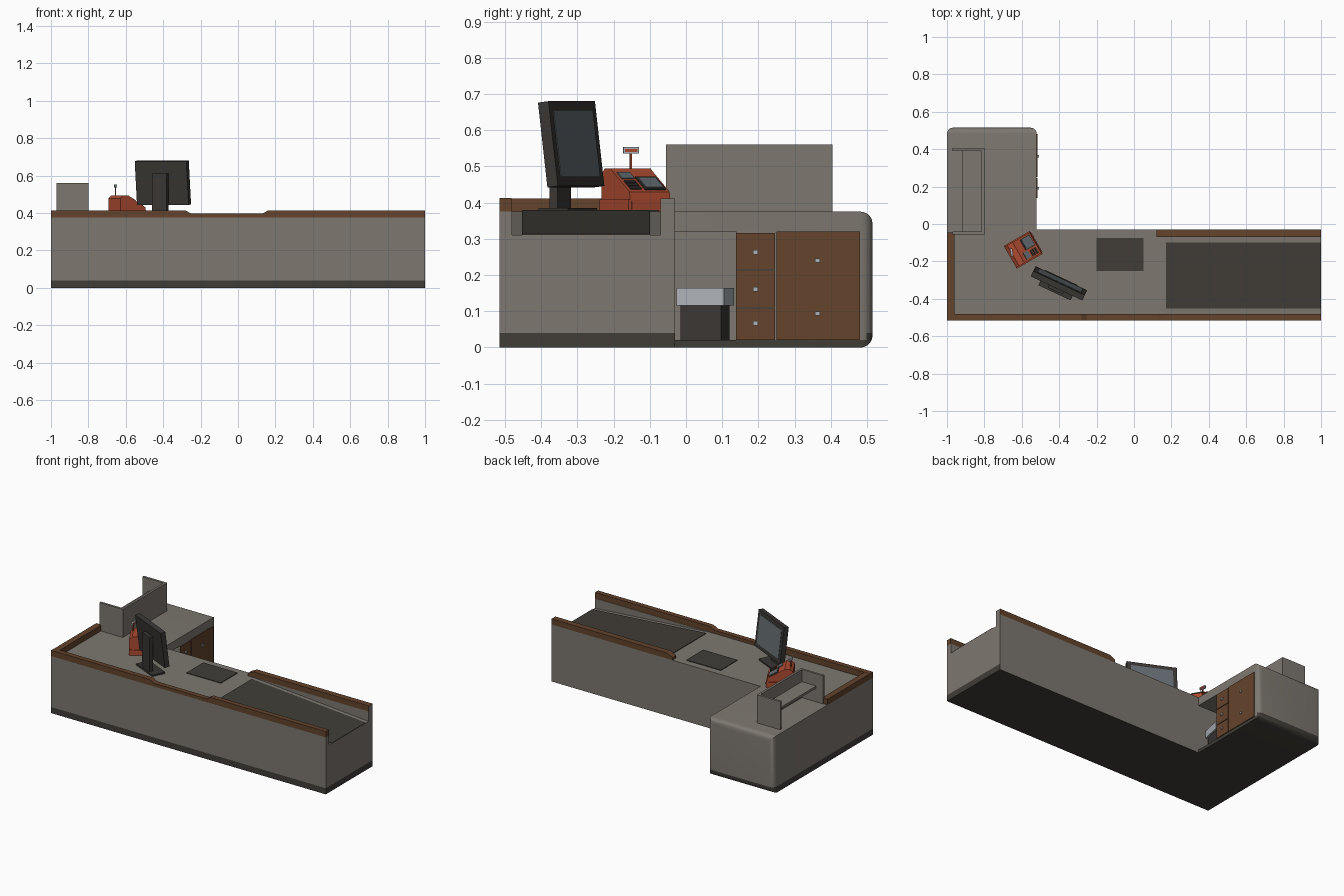
import bpy, bmesh, math
from mathutils import Matrix, Vector

if "Cube" in bpy.data.objects:
    bpy.data.objects.remove(bpy.data.objects["Cube"])


def material(name, r, g, b):
    m = bpy.data.materials.new(name)
    m.diffuse_color = (r, g, b, 1)
    m.use_nodes = True
    m.node_tree.nodes["Principled BSDF"].inputs["Base Color"].default_value = m.diffuse_color
    return m


GRAY = material("warm_gray", 0.205, 0.185, 0.16)
DARK = material("dark_rubber", 0.052, 0.047, 0.039)
BLACK = material("black_plastic", 0.042, 0.038, 0.034)
WOOD = material("brown_wood", 0.125, 0.056, 0.025)
RED = material("orange_red", 0.42, 0.07, 0.03)
GLASS = material("screen_glass", 0.125, 0.145, 0.16)
PALE = material("pale_plastic", 0.42, 0.45, 0.48)
I = Matrix.Identity(4)


def finish(name, bm, mats, mtx=I):
    bmesh.ops.recalc_face_normals(bm, faces=bm.faces[:])
    me = bpy.data.meshes.new(name)
    bm.to_mesh(me)
    bm.free()
    for m in mats:
        me.materials.append(m)
    ob = bpy.data.objects.new(name, me)
    ob.matrix_world = mtx
    bpy.context.collection.objects.link(ob)
    return ob


def prism_bm(pts, y0, y1):
    """Extrude an x-z outline along y."""
    bm = bmesh.new()
    f = bm.faces.new([bm.verts.new((x, y0, z)) for x, z in pts])
    r = bmesh.ops.extrude_face_region(bm, geom=[f])
    vs = [v for v in r["geom"] if isinstance(v, bmesh.types.BMVert)]
    bmesh.ops.translate(bm, verts=vs, vec=(0, y1 - y0, 0))
    bmesh.ops.recalc_face_normals(bm, faces=bm.faces[:])
    return bm


def prism(name, pts, y0, y1, mat, mtx=I):
    return finish(name, prism_bm(pts, y0, y1), [mat], mtx)


def box(name, x0, x1, y0, y1, z0, z1, mat, mtx=I):
    return prism(name, [(x0, z0), (x1, z0), (x1, z1), (x0, z1)], y0, y1, mat, mtx)


def cut_z(bm, z):
    bmesh.ops.bisect_plane(bm, geom=bm.verts[:] + bm.edges[:] + bm.faces[:],
                           plane_co=(0, 0, z), plane_no=(0, 0, 1))
    bm.normal_update()


TOP, LOW = 0.375, 0.31

# Main counter with a ramp for the belt and a dark kick strip
bm = prism_bm([(-1, 0), (1, 0), (1, LOW), (0.17, TOP), (-1, TOP)], -0.515, -0.03)
cut_z(bm, 0.04)
for f in bm.faces:
    if f.calc_center_median().z < 0.04 and f.normal.y < 0.5:
        f.material_index = 1
finish("main_counter", bm, [GRAY, DARK])

# Side walls of the belt channel
for name, y0, y1 in (("front_channel_wall", -0.515, -0.48), ("rear_channel_wall", -0.07, -0.03)):
    prism(name, [(0.17, TOP), (1, LOW), (1, TOP)], y0, y1, GRAY)

# Conveyor belt and scanner plate
prism("conveyor_belt", [(0.17, TOP), (1, LOW), (1, LOW + 0.004), (0.17, TOP + 0.004)],
      -0.453, -0.10, DARK)
box("scanner_plate", -0.2, 0.05, -0.25, -0.075, TOP, TOP + 0.004, DARK)

# Wooden rails
prism("front_rail", [(-1, TOP), (1, TOP), (1, 0.413), (0.16, 0.413), (0.13, 0.396),
                     (-0.25, 0.396), (-0.28, 0.413), (-1, 0.413)], -0.515, -0.482, WOOD)
bm = prism_bm([(0.12, TOP), (1, TOP), (1, 0.412), (0.16, 0.412), (0.12, 0.392)], -0.07, -0.03)
for f in bm.faces:
    f.material_index = int(f.normal.x > 0.9)
finish("rear_rail", bm, [WOOD, GRAY])
box("left_rail", -1, -0.96, -0.482, -0.045, TOP, 0.412, WOOD)

# Side wing, rounded around its back face, with an alcove for the bin
bm = prism_bm([(-1, 0), (-0.52, 0), (-0.52, TOP), (-1, TOP)], -0.03, 0.515)
edges = [e for e in bm.edges if all(v.co.y > 0.5 for v in e.verts)]
bmesh.ops.bevel(bm, geom=edges, offset=0.033, segments=6, profile=0.5, affect='EDGES')
for z in (0.02, 0.04):
    cut_z(bm, z)
for f in bm.faces:
    z = f.calc_center_median().z
    if z < 0.02 or (z < 0.04 and f.normal.x < 0.9):
        f.material_index = 1
wing = finish("side_wing", bm, [GRAY, DARK])
cutter = box("alcove_cutter", -0.82, -0.5, -0.05, 0.138, 0.02, 0.32, GRAY)
cutter.hide_render = True
mod = wing.modifiers.new("alcove", 'BOOLEAN')
mod.operation, mod.solver, mod.object = 'DIFFERENCE', 'EXACT', cutter
bpy.context.view_layer.objects.active = wing
wing.select_set(True)
bpy.ops.object.modifier_apply(modifier=mod.name)
bpy.data.objects.remove(cutter)
bpy.ops.object.shade_smooth_by_angle(angle=math.radians(35))

# Drawers and cupboard door with small knobs
for i, (z0, z1) in enumerate(((0.02, 0.107), (0.111, 0.212), (0.216, 0.316))):
    box(f"drawer_{i + 1}", -0.522, -0.515, 0.138, 0.246, z0, z1, WOOD)
box("cupboard_door", -0.522, -0.515, 0.25, 0.48, 0.02, 0.32, WOOD)
for i, (y, z) in enumerate(((0.192, 0.067), (0.192, 0.161), (0.192, 0.263),
                            (0.363, 0.094), (0.363, 0.24))):
    box(f"knob_{i + 1}", -0.515, -0.508, y - 0.007, y + 0.007, z - 0.006, z + 0.006, PALE)

# Waste bin with liner
turn = Matrix.Translation((-0.622, 0.053, 0)) @ Matrix.Rotation(math.radians(-12), 4, 'Z')
box("waste_bin", -0.057, 0.057, -0.057, 0.057, 0.02, 0.118, BLACK, turn)
box("bin_liner", -0.067, 0.067, -0.067, 0.067, 0.116, 0.164, PALE, turn)

# Shelf unit on the wing, open towards the left
box("shelf_back_panel", -0.815, -0.8, -0.055, 0.405, TOP, 0.56, GRAY)
for name, y in (("shelf_front_end", -0.055), ("shelf_rear_end", 0.39)):
    box(name, -0.97, -0.815, y, y + 0.015, TOP, 0.56, GRAY)
box("shelf_board", -0.92, -0.815, -0.04, 0.39, 0.465, 0.48, GRAY)

# Cash register
reg = Matrix.Translation((-0.592, -0.138, 0)) @ Matrix.Rotation(math.radians(30), 4, 'Z')
box("register_drawer_box", -0.08, 0.08, -0.07, 0.07, TOP, 0.409, RED, reg)
prism("register_body", [(-0.08, 0.409), (0.078, 0.409), (0.075, 0.43), (-0.02, 0.487),
                        (-0.03, 0.494), (-0.062, 0.494), (-0.08, 0.478)], -0.064, 0.064, RED, reg)
box("register_drawer_front", 0.08, 0.083, -0.06, 0.06, 0.381, 0.404, RED, reg)
box("register_lock", 0.083, 0.085, 0.03, 0.045, 0.386, 0.398, BLACK, reg)
slope = reg @ Matrix.Translation((0.0275, 0, 0.4585)) @ Matrix.Rotation(math.atan2(0.057, 0.095), 4, 'Y')
box("register_screen_frame", -0.02, 0.046, -0.01, 0.056, -0.002, 0.004, BLACK, slope)
box("register_screen", -0.015, 0.041, -0.005, 0.051, 0.002, 0.006, GLASS, slope)
box("register_keypad", -0.045, -0.012, -0.055, -0.015, -0.002, 0.004, GLASS, slope)
for i in range(3):
    box(f"register_key_{i + 1}", 0.0 + i * 0.016, 0.01 + i * 0.016, -0.055, -0.02, -0.002, 0.004, BLACK, slope)
pole = Matrix.Translation((-0.655, -0.152, 0)) @ Matrix.Rotation(math.radians(8), 4, 'Z')
box("display_pole", -0.003, 0.003, -0.003, 0.003, 0.48, 0.54, RED, pole)
box("customer_display", -0.005, 0.005, -0.022, 0.022, 0.535, 0.553, PALE, pole)
box("customer_display_strip", 0.005, 0.007, -0.017, 0.017, 0.54, 0.548, RED, pole)

# Monitor on its stand, screen towards the cashier
mon = Matrix.Translation((-0.402, -0.318, 0)) @ Matrix.Rotation(math.radians(-25), 4, 'Z')
tilt = mon @ Matrix.Translation((0, 0, 0.561)) @ Matrix.Rotation(math.radians(7), 4, 'X')
box("monitor_case", -0.152, 0.152, -0.015, 0.017, -0.118, 0.118, BLACK, tilt)
box("monitor_screen", -0.128, 0.128, 0.017, 0.019, -0.093, 0.093, GLASS, tilt)
box("monitor_neck", -0.044, 0.044, -0.045, -0.02, 0.383, 0.61, BLACK, mon)
box("monitor_base", -0.095, 0.095, -0.055, 0.035, TOP, 0.385, BLACK, mon)
